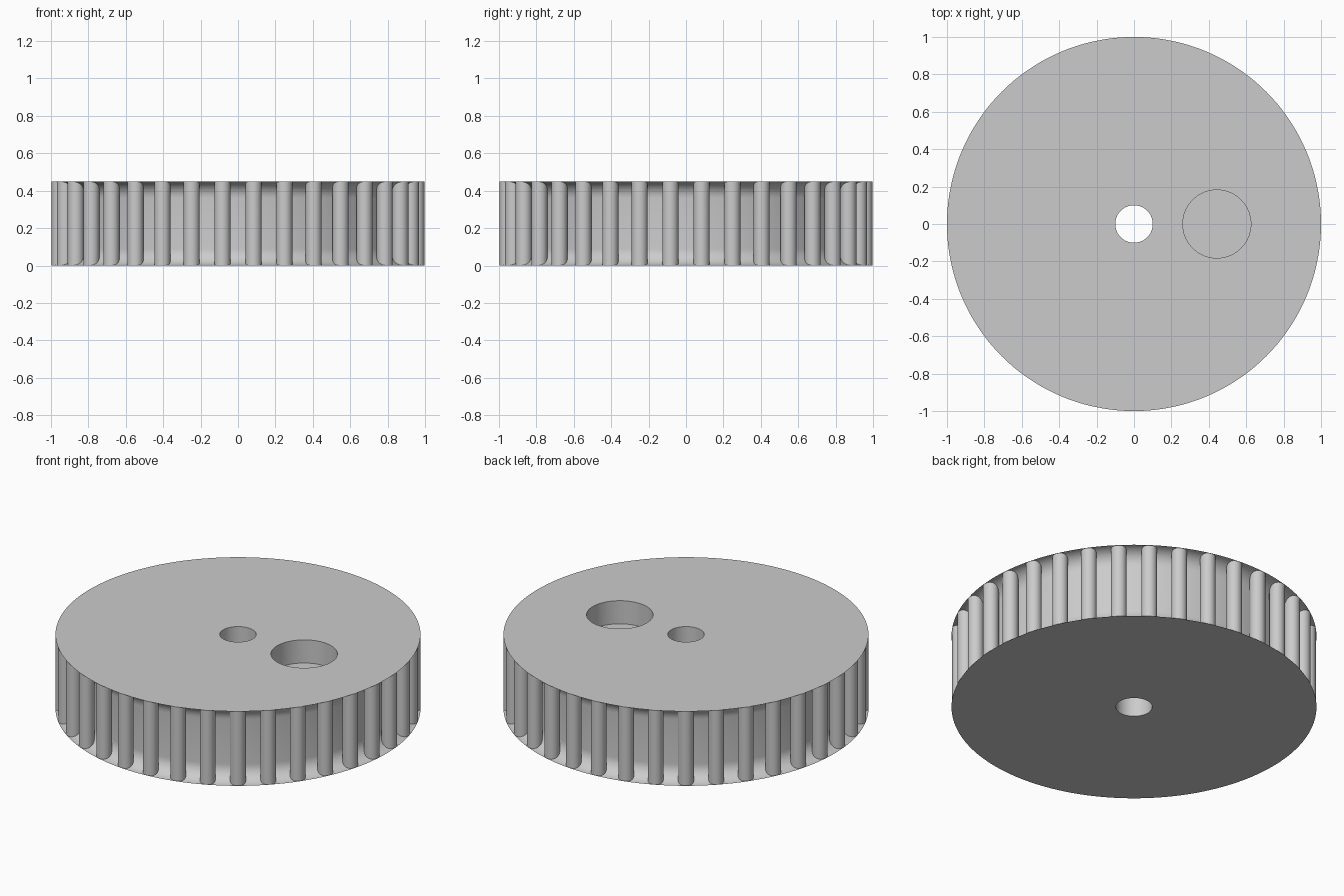
import bpy, bmesh, math
from mathutils import Matrix, Vector

cube = bpy.data.objects.get("Cube")
if cube:
    bpy.data.objects.remove(cube, do_unlink=True)

HEIGHT = 0.45
OUTER, WALL, BORE = 1.0, 0.91, 0.1
FILLET = OUTER - WALL
RIBS, RIB_RADIUS = 36, 0.043
POCKET_X, POCKET_RADIUS, POCKET_DEPTH = 0.443, 0.182, 0.14

grey = bpy.data.materials.new("grey")
grey.use_nodes = True
colour = (0.6, 0.6, 0.6, 1)
grey.diffuse_color = colour
grey.node_tree.nodes["Principled BSDF"].inputs["Base Color"].default_value = colour


def make_object(name, bm):
    bmesh.ops.recalc_face_normals(bm, faces=bm.faces)
    mesh = bpy.data.meshes.new(name)
    bm.to_mesh(mesh)
    bm.free()
    mesh.materials.append(grey)
    obj = bpy.data.objects.new(name, mesh)
    bpy.context.collection.objects.link(obj)
    return obj


def add_cylinder(bm, radius, low, high, x, y, sides):
    bmesh.ops.create_cone(bm, cap_ends=True, segments=sides, radius1=radius, radius2=radius,
                          depth=high - low, matrix=Matrix.Translation((x, y, (low + high) / 2)))


def select_only(obj):
    bpy.ops.object.select_all(action='DESELECT')
    obj.select_set(True)
    bpy.context.view_layer.objects.active = obj


# Wheel body: lathed ring with a hollow rim, filleted out to thin edges
arc = [math.pi / 2 * i / 10 for i in range(11)]
lower = [(OUTER - FILLET * math.sin(a), FILLET * (1 - math.cos(a))) for a in arc]
upper = [(r, HEIGHT - z) for r, z in reversed(lower)]
profile = [(BORE, 0)] + lower + upper + [(BORE, HEIGHT)]
bm = bmesh.new()
verts = [bm.verts.new((r, 0, z)) for r, z in profile]
edges = [bm.edges.new((v, verts[i - 1])) for i, v in enumerate(verts)]
bmesh.ops.spin(bm, geom=verts + edges, cent=(0, 0, 0), axis=(0, 0, 1),
               angle=math.tau, steps=144, use_duplicate=False)
bmesh.ops.remove_doubles(bm, verts=bm.verts, dist=0.0001)
body = make_object("wheel_body", bm)

# Round blind pocket in the top
bm = bmesh.new()
add_cylinder(bm, POCKET_RADIUS, HEIGHT - POCKET_DEPTH, HEIGHT + 0.1, POCKET_X, 0, 64)
cutter = make_object("pocket_cutter", bm)
cutter.hide_render = True
cut = body.modifiers.new("pocket", 'BOOLEAN')
cut.operation = 'DIFFERENCE'
cut.solver = 'EXACT'
cut.object = cutter
select_only(body)
bpy.ops.object.modifier_apply(modifier=cut.name)
bpy.data.objects.remove(cutter, do_unlink=True)

# Grip ribs around the rim
bm = bmesh.new()
for i in range(RIBS):
    a = math.tau * (i + 0.5) / RIBS
    r = OUTER - RIB_RADIUS
    add_cylinder(bm, RIB_RADIUS, 0.001, HEIGHT - 0.001, r * math.cos(a), r * math.sin(a), 24)
ribs = make_object("grip_ribs", bm)

for obj in (body, ribs):
    select_only(obj)
    bpy.ops.object.shade_smooth_by_angle(angle=math.radians(30))
